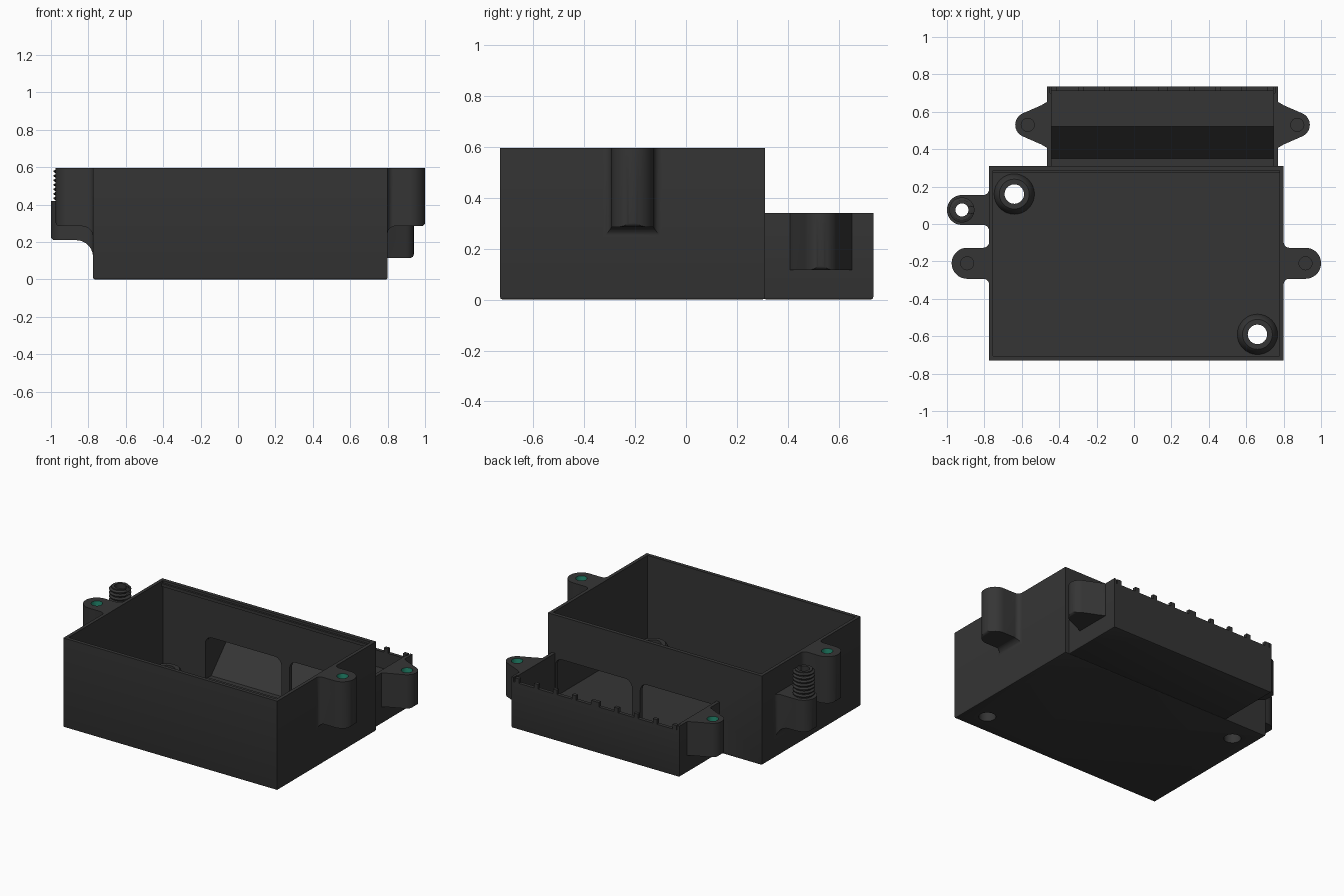
import bpy, bmesh, math
from mathutils import Vector

if "Cube" in bpy.data.objects:
    bpy.data.objects.remove(bpy.data.objects["Cube"])


def material(name, rgb):
    m = bpy.data.materials.new(name)
    m.diffuse_color = (*rgb, 1)
    m.use_nodes = True
    m.node_tree.nodes["Principled BSDF"].inputs["Base Color"].default_value = m.diffuse_color
    return m


BLACK = material("black plastic", (0.036, 0.036, 0.036))
TEAL = material("teal insert", (0.018, 0.27, 0.17))


def finish(name, bm):
    bmesh.ops.recalc_face_normals(bm, faces=bm.faces)
    me = bpy.data.meshes.new(name)
    bm.to_mesh(me)
    bm.free()
    ob = bpy.data.objects.new(name, me)
    bpy.context.collection.objects.link(ob)
    me.materials.append(BLACK)
    return ob


def prism(name, pts, axis, a, b):
    """Extrude a 2D outline along an axis: 'x' uses (y,z), 'y' uses (x,z), 'z' uses (x,y)."""
    put = {'x': lambda p, t: (t, *p), 'y': lambda p, t: (p[0], t, p[1]),
           'z': lambda p, t: (*p, t)}[axis]
    bm = bmesh.new()
    lo = [bm.verts.new(put(p, a)) for p in pts]
    hi = [bm.verts.new(put(p, b)) for p in pts]
    bm.faces.new(lo)
    bm.faces.new(hi)
    n = len(pts)
    for i in range(n):
        j = (i + 1) % n
        bm.faces.new((lo[i], lo[j], hi[j], hi[i]))
    return finish(name, bm)


def box(name, x0, x1, y0, y1, z0, z1):
    return prism(name, [(x0, y0), (x1, y0), (x1, y1), (x0, y1)], 'z', z0, z1)


def arc(cx, cy, r, a0, a1, n=8):
    angles = [math.radians(a0 + (a1 - a0) * i / n) for i in range(n + 1)]
    return [(cx + r * math.cos(a), cy + r * math.sin(a)) for a in angles]


def cylinder(name, x, y, r, z0, z1, n=32):
    return prism(name, arc(x, y, r, 0, 360, n)[:-1], 'z', z0, z1)


def lathe(name, profile, x, y, n=32):
    """Spin a closed (radius, z) profile around a vertical axis."""
    bm = bmesh.new()
    rings = []
    for i in range(n):
        a = 2 * math.pi * i / n
        rings.append([bm.verts.new((x + r * math.cos(a), y + r * math.sin(a), z))
                      for r, z in profile])
    m = len(profile)
    for i in range(n):
        p, q = rings[i], rings[(i + 1) % n]
        for k in range(m):
            l = (k + 1) % m
            bm.faces.new((p[k], q[k], q[l], p[l]))
    return finish(name, bm)


def boolean(ob, cutter, op='DIFFERENCE'):
    mod = ob.modifiers.new("cut", 'BOOLEAN')
    mod.operation, mod.object, mod.solver = op, cutter, 'EXACT'
    bpy.context.view_layer.objects.active = ob
    bpy.ops.object.modifier_apply(modifier=mod.name)
    bpy.data.objects.remove(cutter)


def bevel_bottom(ob, w=0.01):
    bm = bmesh.new()
    bm.from_mesh(ob.data)
    edges = [e for e in bm.edges if all(v.co.z < 0.001 for v in e.verts)]
    bmesh.ops.bevel(bm, geom=edges, offset=w, segments=2, profile=0.5, affect='EDGES')
    bm.to_mesh(ob.data)
    bm.free()


# Main open box
main = box("main_box", -0.775, 0.80, -0.73, 0.31, 0, 0.595)
bevel_bottom(main)
boolean(main, box("cavity", -0.753, 0.777, -0.706, 0.285, 0.025, 0.7))

# Two rounded windows through the rear wall into the tray
for x0, x1 in ((-0.44, 0.12), (0.18, 0.745)):
    outline = ([(x0, 0.025), (x1, 0.025)] + arc(x1 - 0.05, 0.26, 0.05, 0, 90, 6)
               + arc(x0 + 0.05, 0.26, 0.05, 90, 180, 6))
    boolean(main, prism("window", outline, 'y', 0.25, 0.35))

# Screw holes in the floor with rounded bosses
for x, y in ((-0.64, 0.16), (0.66, -0.59)):
    boolean(main, cylinder("hole", x, y, 0.052, -0.1, 0.2))
    lathe("screw_boss", [(0.052, 0.0), (0.052, 0.085), (0.08, 0.085), (0.09, 0.075),
                         (0.105, 0.04), (0.11, 0.015), (0.07, 0.01)], x, y)

# Lip along the inside of the rear wall
box("rear_lip", -0.755, 0.779, 0.272, 0.287, 0.56, 0.58)

# Rear tray, open toward the main box
tray = box("rear_tray", -0.465, 0.77, 0.305, 0.735, 0, 0.34)
bevel_bottom(tray)
boolean(tray, box("tray_cavity", -0.442, 0.747, 0.2, 0.712, 0.02, 0.5))
boolean(tray, box("wall_top", -0.45, 0.755, 0.70, 0.8, 0.31, 0.5))

# Small teeth on the tray's rear wall
for i, x in enumerate((-0.43, -0.285, -0.145, 0, 0.155, 0.31, 0.45, 0.59, 0.73)):
    h = 0.028 if i == 4 else 0.015
    box("wall_tooth", x - h, x + h, 0.712, 0.735, 0.305, 0.34)

# Sloped ramp and shelf inside the tray
prism("tray_ramp", [(0.345, 0.015), (0.52, 0.2), (0.715, 0.2), (0.715, 0.015)],
      'x', -0.445, 0.75)


def ear(name, wall, side, y, reach, r, z0, z1, foot, taper=False, depth=0.2):
    """Mounting ear: plan outline intersected with a side profile, then drilled."""
    end = reach + r
    if taper:
        half = [(-0.012, 0.125), (0.005, 0.12), (0.03, 0.105)]
        tip = arc(reach, 0, r, 68, -68, 16)
    else:
        half = [(-0.012, r + 0.03)] + arc(0.03, r + 0.03, 0.03, 180, 270, 5)
        tip = arc(reach, 0, r, 90, -90, 18)
    plan = half + tip + [(u, -v) for u, v in reversed(half)]
    ob = prism(name, [(wall + side * u, y + v) for u, v in plan], 'z', z0 - foot, z1)
    prof = [(-0.05, z1 + 0.1), (end + 0.1, z1 + 0.1), (end + 0.1, z0 + 0.02)]
    prof += arc(end - 0.02, z0 + 0.02, 0.02, 0, -90, 4)
    if foot > 0:
        prof += arc(foot, z0 - foot, foot, 90, 180, 7)
        prof.append((-0.05, z0 - foot))
    else:
        prof.append((-0.05, z0))
    boolean(ob, prism("profile", [(wall + side * u, z) for u, z in prof], 'y',
                      y - 0.3, y + 0.3), 'INTERSECT')
    cx = wall + side * reach
    boolean(ob, cylinder("bore", cx, y, 0.035, z1 - depth, z1 + 0.1, 24))
    return ob, cx


# Four ears with teal lined holes
for name, wall, side, y, reach, r, z0, z1, foot, taper in (
        ("main_ear_left", -0.775, -1, -0.21, 0.117, 0.083, 0.285, 0.595, 0.06, False),
        ("main_ear_right", 0.80, 1, -0.21, 0.117, 0.083, 0.285, 0.595, 0.04, False),
        ("tray_ear_left", -0.465, -1, 0.53, 0.103, 0.067, 0.115, 0.34, 0, True),
        ("tray_ear_right", 0.77, 1, 0.53, 0.103, 0.067, 0.115, 0.34, 0, True)):
    ob, cx = ear(name, wall, side, y, reach, r, z0, z1, foot, taper, 0.16)
    ob.data.materials.append(TEAL)
    for f in ob.data.polygons:
        near = (Vector(f.center[:2]) - Vector((cx, y))).length < 0.04
        if near and abs(f.normal.z) < 0.1:
            f.material_index = 1

# Lower ear carrying the threaded post, drilled right through
ear("post_ear", -0.775, -1, 0.075, 0.145, 0.08, 0.21, 0.42, 0.09, depth=0.5)

# Threaded hollow post with a slot
thread = [(0.035, 0.595), (0.035, 0.41), (0.056, 0.41)]
for i in range(7):
    z = 0.424 + i * 0.024
    thread += [(0.054, z), (0.067, z + 0.007), (0.067, z + 0.013), (0.054, z + 0.02)]
thread.append((0.054, 0.595))
post = lathe("threaded_post", thread, -0.92, 0.075)
boolean(post, box("slot", -0.92, -0.82, 0.06, 0.09, 0.54, 0.7))

# Smooth the curved surfaces, keeping hard edges
bpy.ops.object.select_all(action='SELECT')
bpy.context.view_layer.objects.active = main
bpy.ops.object.shade_smooth_by_angle(angle=math.radians(30))
